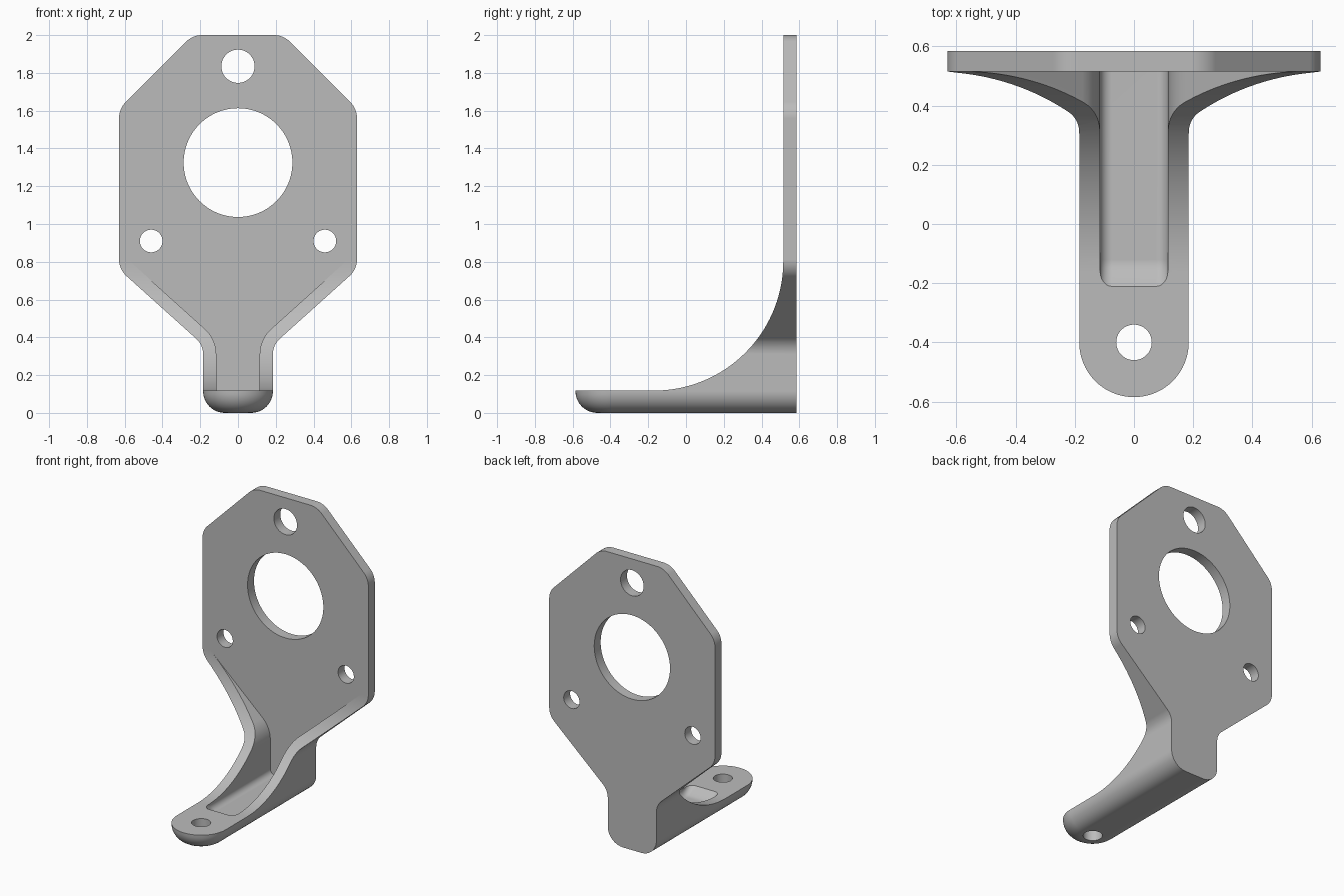
import bpy, bmesh, math
from mathutils import Vector

cube = bpy.data.objects.get("Cube")
if cube:
    bpy.data.objects.remove(cube, do_unlink=True)

ARM_R, NOSE_Y, BACK_Y, PLATE_Y = 0.185, -0.4, 0.585, 0.515
ARM_TOP, CURVE_R = 0.118, 0.685


def fillet(corners, steps=10):
    """Round each (a, b, radius) corner of a closed polygon."""
    out = []
    for i, (a, b, r) in enumerate(corners):
        p = Vector((a, b))
        u = (Vector(corners[i - 1][:2]) - p).normalized()
        v = (Vector(corners[(i + 1) % len(corners)][:2]) - p).normalized()
        if r == 0:
            out.append(p)
            continue
        half = u.angle(v) / 2
        centre = p + (u + v).normalized() * r / math.sin(half)
        reach = r / math.tan(half)
        s, e = p + u * reach - centre, p + v * reach - centre
        start = math.atan2(s.y, s.x)
        turn = (math.atan2(e.y, e.x) - start + math.pi) % math.tau - math.pi
        for k in range(steps + 1):
            t = start + turn * k / steps
            out.append(centre + Vector((math.cos(t), math.sin(t))) * r)
    return out


def mirrored(half):
    return half + [(-x, z, r) for x, z, r in reversed(half)]


def make(name, bm):
    bmesh.ops.remove_doubles(bm, verts=bm.verts, dist=1e-5)
    bmesh.ops.recalc_face_normals(bm, faces=bm.faces)
    mesh = bpy.data.meshes.new(name)
    bm.to_mesh(mesh)
    bm.free()
    ob = bpy.data.objects.new(name, mesh)
    bpy.context.collection.objects.link(ob)
    return ob


def loft(name, rings):
    """Skin a list of equal-length rings and cap both ends."""
    bm = bmesh.new()
    rows = [[bm.verts.new(p) for p in ring] for ring in rings]
    for lo, hi in zip(rows, rows[1:]):
        for i in range(len(lo)):
            bm.faces.new((lo[i - 1], lo[i], hi[i], hi[i - 1]))
    bm.faces.new(rows[0])
    bm.faces.new(rows[-1])
    return make(name, bm)


def extrude_y(name, outline, stations):
    """Extrude an (x, z) outline through (y, lift) stations."""
    return loft(name, [[(p.x, y, p.y + lift) for p in outline] for y, lift in stations])


def drill(name, x, y, z, r, axis, depth, sides=64):
    ring = [(r * math.cos(math.tau * i / sides), r * math.sin(math.tau * i / sides))
            for i in range(sides)]
    if axis == "Y":
        return loft(name, [[(x + a, y + d, z + b) for a, b in ring] for d in (-depth, depth)])
    return loft(name, [[(x + a, y + b, z + d) for a, b in ring] for d in (-depth, depth)])


# Bracket body: plate outline swept the full depth
outline = fillet(mirrored([(ARM_R, 0, 0.115), (ARM_R, 0.36, 0.11), (0.63, 0.76, 0.12),
                           (0.63, 1.61, 0.12), (0.24, 2, 0.12)]))
bracket = extrude_y("mounting_bracket", outline, [(NOSE_Y, 0), (BACK_Y, 0)])

# Rounded arm end: half revolution of the arm's edge profile
edge = fillet([(0, 0, 0), (ARM_R, 0, 0.115), (ARM_R, 0.2, 0), (0, 0.2, 0)])
bm = bmesh.new()
verts = [bm.verts.new((p.x, NOSE_Y, p.y)) for p in edge]
profile = [bm.edges.new((a, b)) for a, b in zip(verts, verts[1:])]
bmesh.ops.spin(bm, geom=verts + profile, cent=(0, NOSE_Y, 0), axis=(0, 0, 1),
               angle=-math.pi, steps=40)
bmesh.ops.remove_doubles(bm, verts=bm.verts, dist=1e-5)
bmesh.ops.holes_fill(bm, edges=[e for e in bm.edges if e.is_boundary], sides=0)
nose = make("arm_end", bm)

# Curved front cut that leaves the plate, gussets and arm
arc = [Vector((PLATE_Y, 2.2))]
for i in range(41):
    t = math.pi / 2 * i / 40
    arc.append(Vector((PLATE_Y - CURVE_R * (1 - math.cos(t)),
                       ARM_TOP + CURVE_R * (1 - math.sin(t)))))
arc += [Vector((-0.8, ARM_TOP)), Vector((-0.8, 2.2))]
front_cut = loft("front_cutter", [[(x, p.x, p.y) for p in arc] for x in (-0.8, 0.8)])

# Channel between the gussets, with a ramp at its front end
inner = fillet(mirrored([(0.115, 0.07, 0.04), (0.115, 0.39, 0.18),
                         (0.63, 0.854, 0), (0.63, 1.2, 0)]))
channel = extrude_y("channel_cutter", inner,
                    [(PLATE_Y, 0), (-0.12, 0), (-0.15, 0.007), (-0.18, 0.025), (-0.24, 0.07)])

# Holes
holes = [drill("centre_hole_cutter", 0, 0.55, 1.325, 0.288, "Y", 0.2, 96),
         drill("top_hole_cutter", 0, 0.55, 1.835, 0.088, "Y", 0.2),
         drill("arm_hole_cutter", 0, NOSE_Y, 0.06, 0.06, "Z", 0.2)]
for side in (-1, 1):
    holes.append(drill("side_hole_cutter", side * 0.46, 0.55, 0.91, 0.06, "Y", 0.2))

# Combine everything and drop the helpers
bpy.context.view_layer.objects.active = bracket
for helper in [nose, front_cut, channel] + holes:
    mod = bracket.modifiers.new(helper.name, "BOOLEAN")
    mod.operation = "UNION" if helper is nose else "DIFFERENCE"
    mod.solver = "EXACT"
    mod.object = helper
    bpy.ops.object.modifier_apply(modifier=mod.name)
    bpy.data.objects.remove(helper, do_unlink=True)

# Material and shading
grey = bpy.data.materials.new("plain_grey")
grey.use_nodes = True
colour = (0.5, 0.5, 0.5, 1)
grey.diffuse_color = colour
grey.node_tree.nodes["Principled BSDF"].inputs["Base Color"].default_value = colour
bracket.data.materials.clear()
bracket.data.materials.append(grey)
for ob in bpy.context.selected_objects:
    ob.select_set(False)
bracket.select_set(True)
bpy.ops.object.shade_smooth_by_angle(angle=math.radians(30))
weighted = bracket.modifiers.new("flat_face_normals", "WEIGHTED_NORMAL")
weighted.keep_sharp = True
